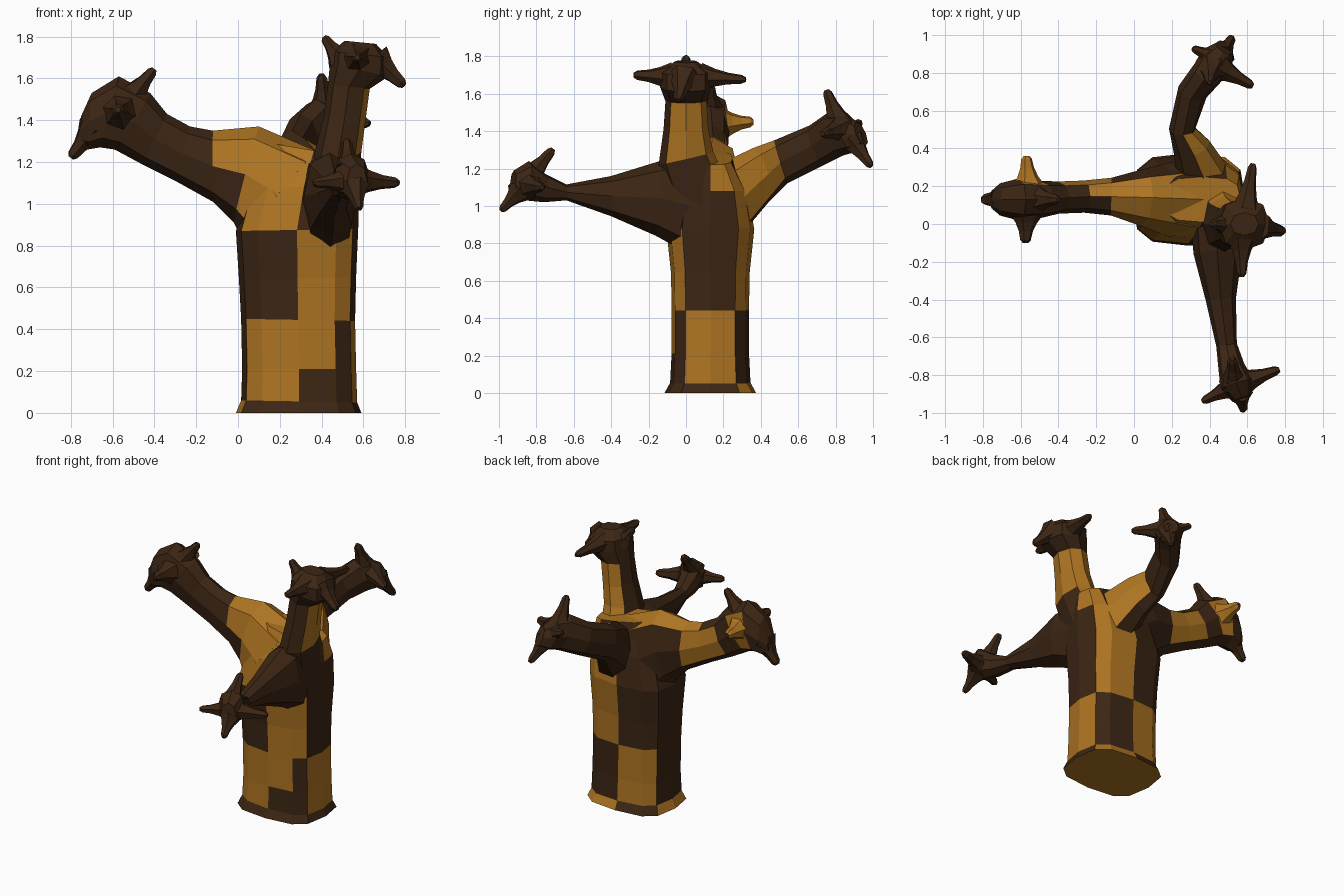
import bpy, bmesh, math
from mathutils import Vector


def material(name, rgb):
    m = bpy.data.materials.new(name)
    m.diffuse_color = (*rgb, 1)
    return m


DARK = material("dark_bark", (0.045, 0.019, 0.007))
TAN = material("tan_bark", (0.42, 0.175, 0.016))


def power(x, p):
    return math.copysign(abs(x) ** p, x) if abs(x) > 1e-6 else 0.0


def loft(name, rings, n=8, bands=(), cap="d", p=1.0):
    """Skin rings (point, opposite point, half width); bands colour the faces.
    p below 1 makes the section boxier."""
    bm = bmesh.new()
    ends = [(Vector(a), Vector(b), w) for a, b, w in rings]
    mids = [(a + b) / 2 for a, b, _ in ends]
    loops = []
    for i, (a, b, w) in enumerate(ends):
        tangent = mids[min(i + 1, len(mids) - 1)] - mids[max(i - 1, 0)]
        half = (a - b) / 2
        side = tangent.cross(half).normalized() * w
        loops.append([bm.verts.new(mids[i] + half * power(math.cos(k * math.tau / n), p)
                                   + side * power(math.sin(k * math.tau / n), p))
                      for k in range(n)])
    for i in range(len(loops) - 1):
        row = bands[i] if i < len(bands) else "d" * n
        for k in range(n):
            j = (k + 1) % n
            f = bm.faces.new((loops[i][k], loops[i][j], loops[i + 1][j], loops[i + 1][k]))
            f.material_index = int(row[k] == "t")
    for loop in (loops[0], loops[-1]):
        bm.faces.new(loop).material_index = int(cap == "t")
    bmesh.ops.recalc_face_normals(bm, faces=bm.faces)
    mesh = bpy.data.meshes.new(name)
    bm.to_mesh(mesh)
    bm.free()
    mesh.materials.append(DARK)
    mesh.materials.append(TAN)
    ob = bpy.data.objects.new(name, mesh)
    bpy.context.collection.objects.link(ob)


def spike(name, base, tip, r, colour="d"):
    """Blunt, concave six-sided twig."""
    base, tip = Vector(base), Vector(tip)
    d = tip - base
    u = d.orthogonal().normalized()
    rings = []
    for t, s in ((0, 0.9), (0.3, 0.58), (0.6, 0.38), (0.9, 0.29), (1, 0.15)):
        c = base + d * t
        rings.append((c + u * r * s, c - u * r * s, r * s))
    loft(name, rings, 6, [colour * 6] * 4)


# Trunk: flared foot, boxy section, checkered bark, sloping top
Y = 0.13
loft("trunk", [
    ((-0.01, Y, 0), (0.59, Y, 0), 0.245),
    ((0.015, Y, 0.06), (0.57, Y, 0.05), 0.215),
    ((0.02, Y, 0.21), (0.565, Y, 0.21), 0.207),
    ((0.015, Y, 0.45), (0.56, Y, 0.44), 0.207),
    ((0.005, Y, 0.63), (0.565, Y, 0.65), 0.21),
    ((-0.01, Y, 0.87), (0.575, Y, 0.88), 0.235),
    ((0.05, Y, 1.08), (0.58, Y, 1.08), 0.2),
    ((0.16, Y, 1.29), (0.565, Y, 1.22), 0.12),
], 12, ["tddddddttddt", "dttddttddttd", "dtttdttddttd", "dddttddttddd",
        "dddttddttddd", "dttddddttddd", "dttdddttdddd"], "t", p=0.64)

# Left branch
loft("left_branch", [
    ((0.38, Y, 1.25), (0.02, Y, 0.83), 0.2),
    ((0.1, 0.14, 1.37), (-0.02, 0.14, 0.91), 0.15),
    ((-0.12, 0.145, 1.35), (-0.12, 0.145, 1.01), 0.1),
    ((-0.23, 0.145, 1.37), (-0.3, 0.145, 1.11), 0.085),
    ((-0.34, 0.14, 1.43), (-0.46, 0.14, 1.19), 0.085),
    ((-0.42, Y, 1.53), (-0.59, Y, 1.26), 0.1),
    ((-0.57, Y, 1.61), (-0.66, Y, 1.27), 0.11),
    ((-0.7, Y, 1.53), (-0.72, Y, 1.26), 0.085),
    ((-0.75, Y, 1.42), (-0.76, Y, 1.29), 0.045),
], 8, ["tddddttt", "tdddddtt", "tttddddd", "dttddddd", "dddddddd", "dttddddd"], p=0.9)

# Upright branch
loft("upright_branch", [
    ((0.3, 0.1, 0.98), (0.57, 0.1, 0.98), 0.17),
    ((0.37, 0, 1.26), (0.59, 0, 1.25), 0.15),
    ((0.41, 0, 1.42), (0.61, 0, 1.4), 0.12),
    ((0.43, 0, 1.57), (0.63, 0, 1.55), 0.11),
    ((0.44, 0, 1.67), (0.72, 0, 1.61), 0.14),
    ((0.45, 0, 1.73), (0.72, 0, 1.7), 0.14),
    ((0.51, 0, 1.78), (0.66, 0, 1.765), 0.06),
], 8, ["dddddttd", "dddttttd", "dddttttd"], p=0.9)

# Front branch
loft("front_branch", [
    ((0.43, 0.02, 1.26), (0.43, 0.02, 0.74), 0.13),
    ((0.44, -0.14, 1.24), (0.45, -0.16, 0.84), 0.13),
    ((0.46, -0.4, 1.16), (0.46, -0.4, 0.945), 0.08),
    ((0.49, -0.64, 1.115), (0.49, -0.64, 1.03), 0.055),
    ((0.51, -0.75, 1.17), (0.52, -0.76, 1.02), 0.07),
    ((0.54, -0.84, 1.24), (0.55, -0.86, 1.03), 0.09),
    ((0.57, -0.92, 1.19), (0.57, -0.93, 1.03), 0.05),
], p=0.9)

# Back branch
loft("back_branch", [
    ((0.4, 0.17, 1.22), (0.34, 0.29, 0.84), 0.15),
    ((0.32, 0.36, 1.31), (0.29, 0.45, 1.03), 0.1),
    ((0.26, 0.47, 1.35), (0.25, 0.54, 1.12), 0.07),
    ((0.3, 0.66, 1.43), (0.32, 0.74, 1.22), 0.08),
    ((0.37, 0.76, 1.5), (0.41, 0.84, 1.27), 0.085),
    ((0.42, 0.83, 1.5), (0.46, 0.91, 1.29), 0.095),
    ((0.47, 0.91, 1.45), (0.49, 0.96, 1.32), 0.05),
], 8, ["tttddddd", "tttddddd"], p=0.9)

# Four twigs on every branch end
twigs = {
    "left": [((-0.51, Y, 1.51), (-0.4, Y, 1.645), 0.09),
             ((-0.69, Y, 1.36), (-0.8, Y, 1.22), 0.1),
             ((-0.57, 0.05, 1.44), (-0.575, -0.1, 1.45), 0.1),
             ((-0.56, 0.2, 1.44), (-0.57, 0.36, 1.45), 0.1, "t")],
    "upright": [((0.49, 0, 1.69), (0.41, 0, 1.8), 0.08),
                ((0.66, -0.01, 1.69), (0.795, -0.04, 1.565), 0.1),
                ((0.57, -0.08, 1.69), (0.57, -0.28, 1.7), 0.09),
                ((0.59, 0.08, 1.69), (0.63, 0.32, 1.675), 0.085)],
    "front": [((0.53, -0.84, 1.15), (0.52, -0.71, 1.305), 0.09),
              ((0.56, -0.89, 1.08), (0.58, -0.99, 0.975), 0.08),
              ((0.57, -0.84, 1.11), (0.77, -0.77, 1.1), 0.09),
              ((0.52, -0.86, 1.11), (0.36, -0.94, 1.1), 0.08)],
    "back": [((0.41, 0.82, 1.44), (0.4, 0.75, 1.62), 0.09),
             ((0.46, 0.89, 1.35), (0.52, 0.99, 1.21), 0.085),
             ((0.45, 0.83, 1.41), (0.63, 0.73, 1.385), 0.09),
             ((0.42, 0.88, 1.4), (0.31, 0.93, 1.45), 0.075)],
}
for branch, items in twigs.items():
    for i, args in enumerate(items, 1):
        spike(f"{branch}_twig_{i}", *args)
